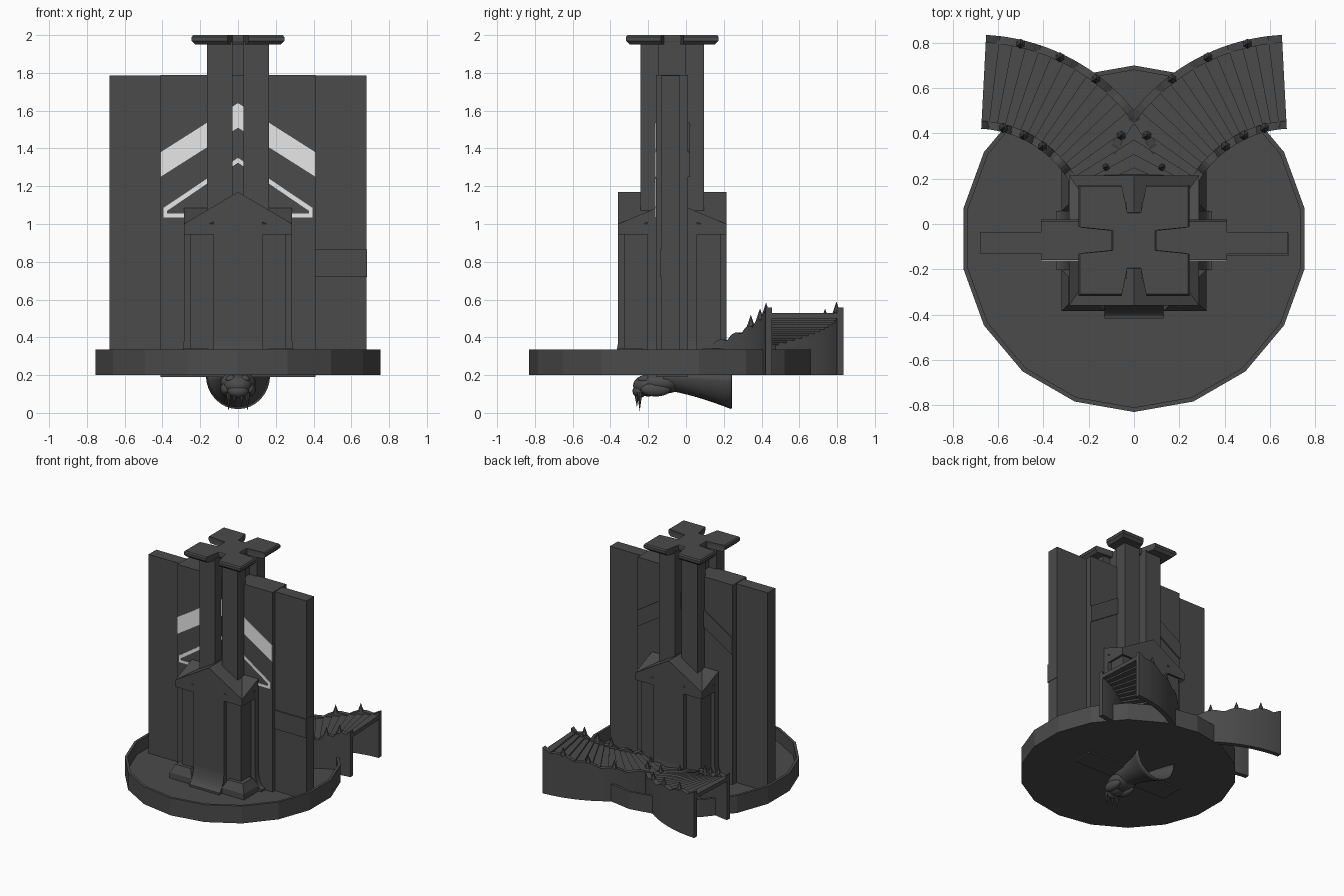
import bpy, bmesh
from math import sin, cos, pi, radians
from mathutils import Vector

cube = bpy.data.objects.get("Cube")
if cube:
    bpy.data.objects.remove(cube)


def material(name, rgb):
    m = bpy.data.materials.new(name)
    m.use_nodes = True
    m.diffuse_color = (*rgb, 1)
    m.node_tree.nodes["Principled BSDF"].inputs["Base Color"].default_value = (*rgb, 1)
    return m


STONE = material("dark_stone", (0.07, 0.07, 0.07))
LIGHT = material("pale_inlay", (0.85, 0.85, 0.85))
CY = -0.0725  # tower centre in y
FLOOR = 0.235


def finish(name, bm, mat=STONE, smooth=False):
    bmesh.ops.recalc_face_normals(bm, faces=bm.faces)
    me = bpy.data.meshes.new(name)
    bm.to_mesh(me)
    bm.free()
    me.materials.append(mat)
    ob = bpy.data.objects.new(name, me)
    bpy.context.collection.objects.link(ob)
    if smooth:
        me.shade_smooth()
    return ob


def prism(name, pts, lo, hi, axis="z", lo_scale=1, hi_scale=1, mat=STONE):
    """Extrude a 2D outline along an axis, optionally tapering either end."""
    bm = bmesh.new()
    mid = sum((Vector(p) for p in pts), Vector((0, 0))) / len(pts)
    place = {"x": lambda a, b, t: (t, a, b), "y": lambda a, b, t: (a, t, b),
             "z": lambda a, b, t: (a, b, t)}[axis]
    rings = []
    for t, s in ((lo, lo_scale), (hi, hi_scale)):
        ring = [mid + (Vector(p) - mid) * s for p in pts]
        rings.append([bm.verts.new(place(p.x, p.y, t)) for p in ring])
    for r in rings:
        bm.faces.new(r)
    n = len(pts)
    for i in range(n):
        j = (i + 1) % n
        bm.faces.new((rings[0][i], rings[0][j], rings[1][j], rings[1][i]))
    return finish(name, bm, mat)


def rect(x0, x1, y0, y1):
    return [(x0, y0), (x1, y0), (x1, y1), (x0, y1)]


def box(name, x0, x1, y0, y1, z0, z1):
    return prism(name, rect(x0, x1, y0, y1), z0, z1)


def spike(name, loc, r, h, sides=6, tip_down=False):
    bm = bmesh.new()
    bmesh.ops.create_cone(bm, cap_ends=True, segments=sides, radius1=r, radius2=0, depth=h)
    for v in bm.verts:
        if tip_down:
            v.co.z *= -1
        v.co += Vector(loc)
    finish(name, bm)


def ball(name, loc, size):
    bm = bmesh.new()
    bmesh.ops.create_uvsphere(bm, u_segments=20, v_segments=12, radius=1)
    for v in bm.verts:
        v.co = Vector((v.co.x * size[0], v.co.y * size[1], v.co.z * size[2])) + Vector(loc)
    finish(name, bm, smooth=True)


# Round base: a tray with a low rim
ring = [(0.765 * sin(2 * pi * i / 18), -0.065 + 0.765 * cos(2 * pi * i / 18)) for i in range(18)]
base = prism("base_tray", ring, 0.2, 0.335)
bm = bmesh.new()
bm.from_mesh(base.data)
top = max(bm.faces, key=lambda f: f.calc_center_median().z)
bmesh.ops.inset_region(bm, faces=[top], thickness=0.02)
inner = bmesh.ops.extrude_discrete_faces(bm, faces=[top])["faces"][0]
for v in inner.verts:
    v.co.z = FLOOR
bmesh.ops.recalc_face_normals(bm, faces=bm.faces)
bm.to_mesh(base.data)
bm.free()

# Long wall through the tower, with thinner wings
box("main_wall", -0.41, 0.41, -0.16, 0.01, 0.19, 1.79)
for s, side in ((1, "left"), (-1, "right")):
    box(side + "_wing", *sorted((s * 0.4, s * 0.68)), -0.13, -0.035, 0.21, 1.785)
box("wing_band", 0.41, 0.683, -0.138, -0.04, 0.72, 0.865)

# Chevron inlays: pale on the front, plain stone on the back
band = [(-0.41, 1.25), (0, 1.51), (0.41, 1.25), (0.41, 1.38), (0, 1.64), (-0.41, 1.38)]
prism("front_chevron", band, -0.164, -0.158, "y", mat=LIGHT)
prism("back_chevron", band, 0.005, 0.02, "y")
for s, side in ((1, "left"), (-1, "right")):
    frame = [(0, 1.35), (0.395, 1.085), (0.395, 1.035), (0.25, 1.035), (0.25, 1.055),
             (0.375, 1.055), (0.375, 1.07), (0, 1.325)]
    prism(side + "_inlay_frame", [(s * x, z) for x, z in frame], -0.164, -0.158, "y", mat=LIGHT)

# Lower tower: square body with a cross of projecting bays
box("tower_body", -0.255, 0.255, CY - 0.255, CY + 0.255, 0.21, 1.0)
box("front_back_bay", -0.13, 0.13, CY - 0.287, CY + 0.287, 0.21, 1.03)
box("side_bay", -0.287, 0.287, CY - 0.13, CY + 0.13, 0.21, 1.03)

# Concave aprons where the bays meet the floor
steps = [i * pi / 16 for i in range(9)]
sweep = [(0.345 - 0.06 * sin(a), 0.42 - 0.17 * cos(a)) for a in steps]
sweep += [(0.25, 0.42), (0.25, 0.21), (0.345, 0.21)]
for s in (1, -1):
    prism("side_apron", [(s * d, z) for d, z in sweep], CY - 0.13, CY + 0.13, "y")
    prism("end_apron", [(CY + s * d, z) for d, z in sweep], -0.13, 0.13, "x")

# Corner feet and the four upper shafts
for sx in (1, -1):
    for sy in (1, -1):
        fx = sorted((sx * 0.13, sx * 0.32))
        fy = sorted((CY + sy * 0.13, CY + sy * 0.312))
        prism("pier_foot", rect(*fx, *fy), 0.28, 0.34, hi_scale=0.68)
        prism("pier_foot_block", rect(*fx, *fy), 0.22, 0.28)
        ux = sorted((sx * 0.03, sx * 0.165))
        uy = sorted((CY + sy * 0.07, CY + sy * 0.168))
        box("upper_shaft", *ux, *uy, 1.0, 1.965)
box("upper_core", -0.1, 0.1, -0.15, 0.005, 1.0, 1.965)


# Crossed gable roof
def gable(c, ridge):
    half = [(0.13, 1.01), (0.287, 0.945), (0.287, 1.0)]
    right = [(c + x, z) for x, z in half]
    left = [(c - x, z) for x, z in reversed(half)]
    return right + [(c, ridge)] + left


prism("front_back_gable", gable(0, 1.17), CY - 0.287, CY + 0.287, "y")
prism("side_gable", gable(CY, 1.12), -0.287, 0.287, "x")

# Notched cap with a bevelled underside
quarter = [(0.03, 0.125), (0.055, 0.245), (0.245, 0.245), (0.245, 0.06), (0.095, 0.045)]
outline = []
for sx, sy in ((1, 1), (1, -1), (-1, -1), (-1, 1)):
    pts = [(sx * x, CY + sy * y) for x, y in quarter]
    outline += pts if sx * sy > 0 else pts[::-1]
prism("cap_bevel", outline, 1.95, 1.97, lo_scale=0.92)
prism("cap_slab", outline, 1.97, 1.99)
prism("cap_top", outline, 1.99, 2.0, hi_scale=0.97)

# Curved twin staircases at the back, rising outward
A0, A1, STEPS = 93, 160, 17
AX, AY = 0.7, -0.064


def arc(s, r, deg):
    return (s * (AX + r * cos(radians(deg))), AY + r * sin(radians(deg)))


def stair_z(deg):
    return 0.53 - 0.2 * (deg - A0) / (A1 - A0)


def parapet_z(deg):
    return stair_z(deg) + 0.005 + 0.025 * abs(cos(pi * (deg - 103) / 12))


def stair_wall(name, s, r0, r1):
    bm = bmesh.new()
    rows = []
    for i in range(35):
        d = A0 + (A1 - A0) * i / 34
        rows.append([bm.verts.new((*arc(s, r, d), z)) for r, z in
                     ((r0, 0.2), (r1, 0.2), (r1, parapet_z(d)), (r0, parapet_z(d)))])
    for a, b in zip(rows, rows[1:]):
        for k in range(4):
            m = (k + 1) % 4
            bm.faces.new((a[k], a[m], b[m], b[k]))
    bm.faces.new(rows[0])
    bm.faces.new(rows[-1])
    finish(name, bm)


for s, side in ((1, "left"), (-1, "right")):
    stair_wall(side + "_stair_inner_wall", s, 0.485, 0.52)
    stair_wall(side + "_stair_outer_wall", s, 0.865, 0.9)
    w = (A1 - A0) / STEPS
    for i in range(STEPS):
        d = A0 + w * i
        quad = [arc(s, 0.5, d), arc(s, 0.88, d), arc(s, 0.88, d + w), arc(s, 0.5, d + w)]
        prism(side + "_step", quad, stair_z(d) - 0.03, stair_z(d))
    for r, angles in ((0.883, (103, 115, 127, 149, 159)), (0.503, (104, 115, 126))):
        for d in angles:
            x, y = arc(s, r, d)
            z = parapet_z(d)
            spike(side + "_stair_spike", (x, y, z + 0.026), 0.022, 0.065)
            spike(side + "_spike_root", (x, y, z - 0.021), 0.022, 0.03, tip_down=True)

# Beast head hanging beneath the base
ball("beast_skull", (0, -0.13, 0.16), (0.095, 0.12, 0.06))
ball("beast_snout", (0, -0.2, 0.145), (0.075, 0.08, 0.058))
ball("beast_nose", (0, -0.245, 0.115), (0.055, 0.038, 0.035))
for s in (1, -1):
    ball("beast_brow", (s * 0.035, -0.215, 0.178), (0.03, 0.04, 0.022))
    ball("beast_cheek", (s * 0.062, -0.16, 0.125), (0.032, 0.08, 0.038))
    spike("beast_fang", (s * 0.05, -0.245, 0.058), 0.014, 0.1, 8, True)
    spike("beast_tooth", (s * 0.02, -0.26, 0.06), 0.011, 0.06, 8, True)

# Flaring open neck behind the head
bm = bmesh.new()
rows = []
for i in range(9):
    t = i / 8
    rx, rz = 0.09 + 0.08 * t * t, 0.08 + 0.1 * t ** 1.4
    rows.append([bm.verts.new((rx * cos(a), -0.12 + 0.36 * t, 0.2 - rz * sin(a)))
                 for a in [k * pi / 16 for k in range(17)]])
for a, b in zip(rows, rows[1:]):
    for k in range(16):
        bm.faces.new((a[k], a[k + 1], b[k + 1], b[k]))
neck = finish("beast_neck", bm, smooth=True)
shell = neck.modifiers.new("shell", "SOLIDIFY")
shell.thickness = 0.01
